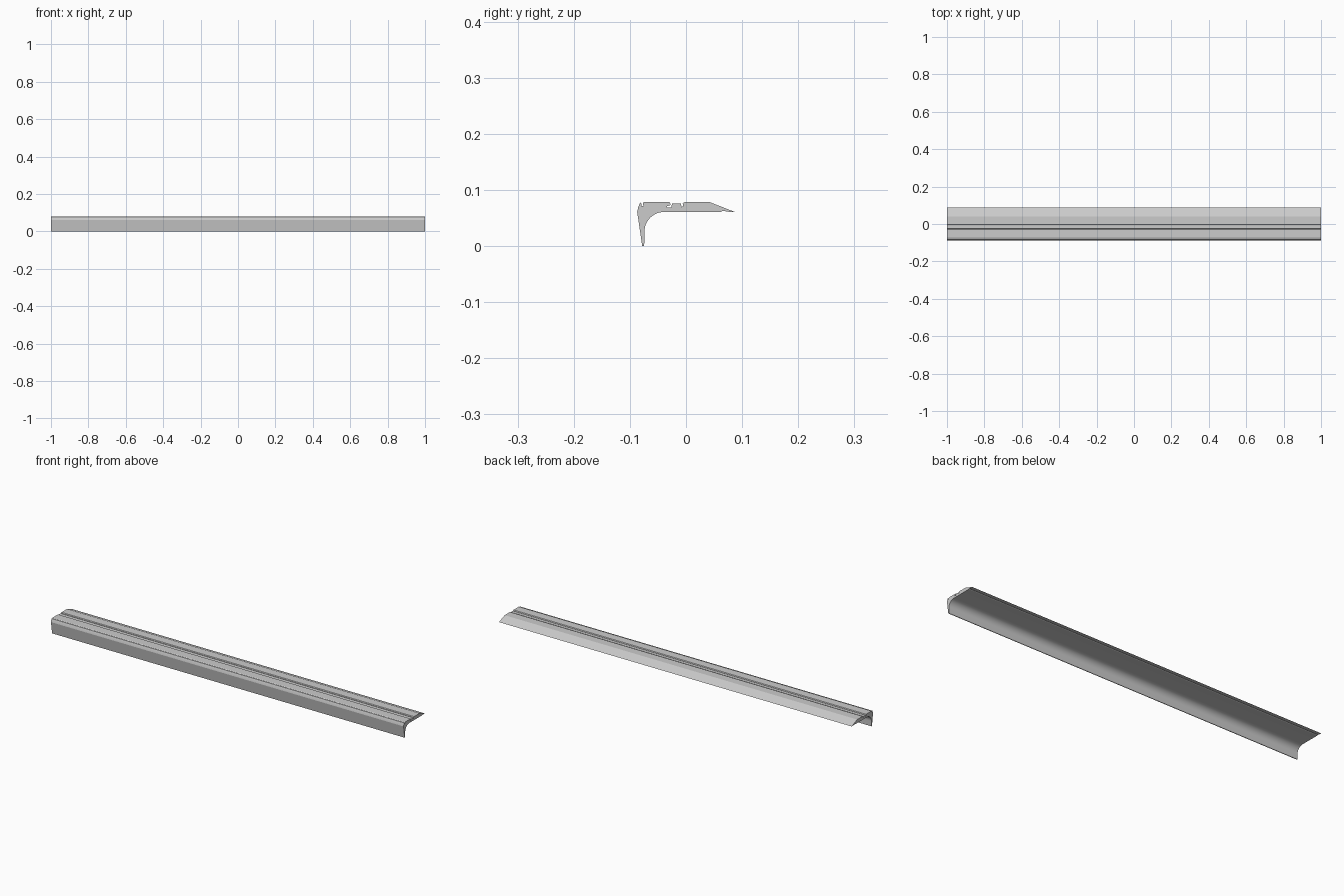
import bpy, bmesh, math

if "Cube" in bpy.data.objects:
    bpy.data.objects.remove(bpy.data.objects["Cube"])

# Cross-section (y, z): outer lip, grooved tread, tapered rear edge
profile = [
    (-0.078, 0.0), (-0.087, 0.061), (-0.085, 0.070), (-0.082, 0.077),
    (-0.080, 0.078), (-0.079, 0.071), (-0.076, 0.072), (-0.077, 0.077), (-0.073, 0.079),  # nose groove
    (-0.030, 0.079), (-0.028, 0.076), (-0.028, 0.073), (-0.034, 0.071),
    (-0.034, 0.069), (-0.026, 0.069), (-0.025, 0.076),                    # front tread groove
    (-0.009, 0.076), (-0.008, 0.070), (-0.005, 0.071), (-0.006, 0.076), (-0.002, 0.079),  # rear tread groove
    (0.041, 0.079), (0.087, 0.061), (0.080, 0.0605), (0.066, 0.063), (0.062, 0.061),
]
# Rounded inner corner
radius = 0.035
for i in range(13):
    a = math.radians(90 + 90 * i / 12)
    profile.append((-0.039 + radius * math.cos(a), 0.026 + radius * math.sin(a)))
profile.append((-0.0745, 0.0))

# Extrude the section along x
bm = bmesh.new()
face = bm.faces.new([bm.verts.new((-1, y, z)) for y, z in profile])
ext = bmesh.ops.extrude_face_region(bm, geom=[face], use_keep_orig=True)
bmesh.ops.translate(bm, vec=(2, 0, 0),
                    verts=[g for g in ext["geom"] if isinstance(g, bmesh.types.BMVert)])
bmesh.ops.recalc_face_normals(bm, faces=bm.faces)
mesh = bpy.data.meshes.new("edge_trim")
bm.to_mesh(mesh)
bm.free()
trim = bpy.data.objects.new("edge_trim", mesh)
bpy.context.collection.objects.link(trim)

# Smooth the curved inner corner, keep the edges crisp
bpy.context.view_layer.objects.active = trim
trim.select_set(True)
bpy.ops.object.shade_smooth_by_angle(angle=math.radians(20))
